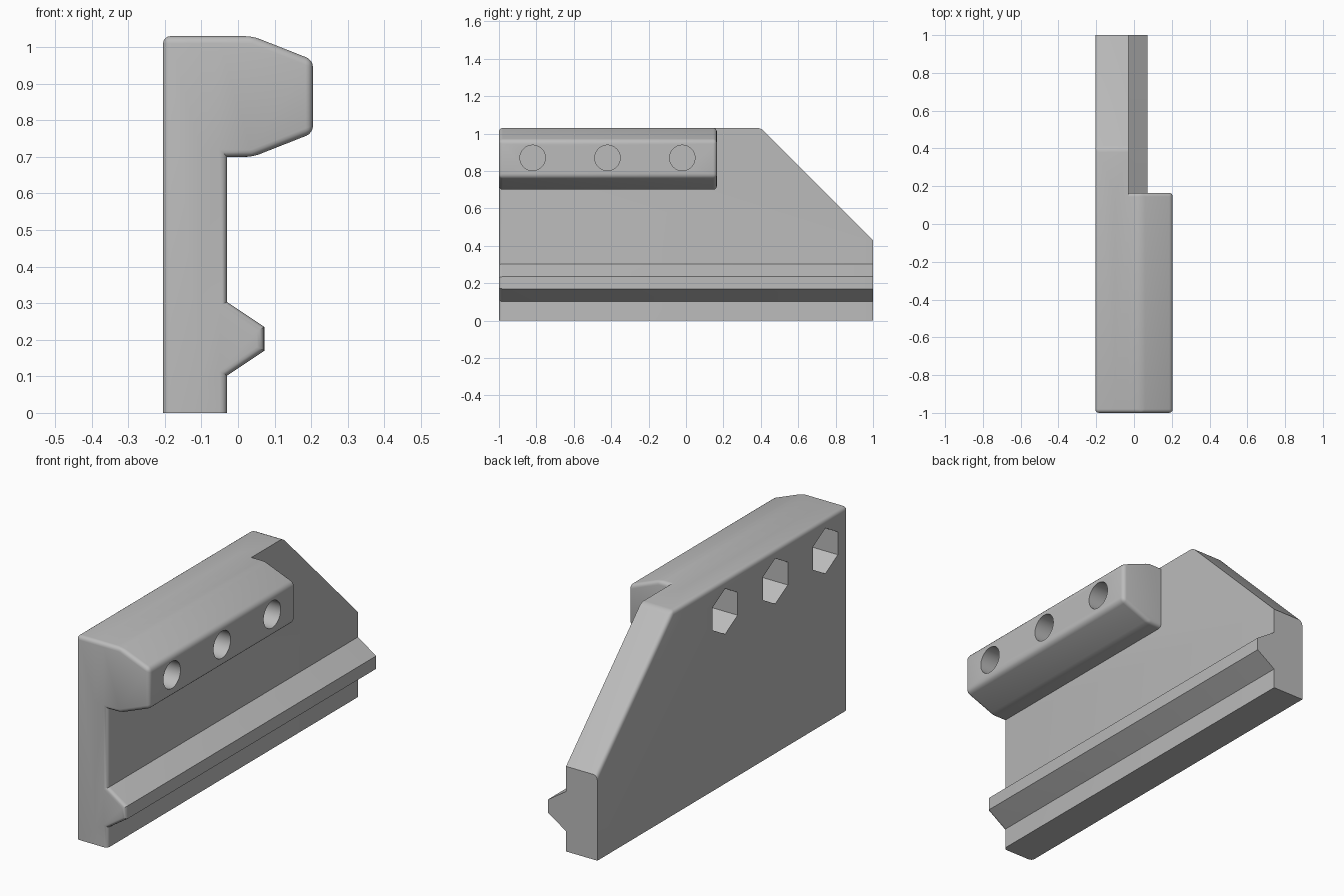
import bpy, bmesh, math
from mathutils import Matrix, Vector

if "Cube" in bpy.data.objects:
    bpy.data.objects.remove(bpy.data.objects["Cube"])

LEFT, FACE, TIP = -0.205, -0.03, 0.205   # plate back, plate face, block nose
TOP = 1.03
ROUND = 0.02

grey = bpy.data.materials.new("plain grey")
grey.use_nodes = True
grey.diffuse_color = (0.5, 0.5, 0.5, 1)
grey.node_tree.nodes["Principled BSDF"].inputs["Base Color"].default_value = (0.5, 0.5, 0.5, 1)


def add_object(name, bm):
    bmesh.ops.recalc_face_normals(bm, faces=bm.faces)
    mesh = bpy.data.meshes.new(name)
    bm.to_mesh(mesh)
    bm.free()
    mesh.materials.append(grey)
    obj = bpy.data.objects.new(name, mesh)
    bpy.context.collection.objects.link(obj)
    return obj


def prism(name, points, offset, rule):
    """Extrude a flat outline and round the edges picked by the rule."""
    bm = bmesh.new()
    face = bm.faces.new([bm.verts.new(p) for p in points])
    new = bmesh.ops.extrude_face_region(bm, geom=[face])["geom"]
    bmesh.ops.translate(bm, vec=offset, verts=[v for v in new if isinstance(v, bmesh.types.BMVert)])
    bmesh.ops.recalc_face_normals(bm, faces=bm.faces)
    edges = [e for e in bm.edges if rule((e.verts[0].co + e.verts[1].co) / 2,
                                         e.verts[1].co - e.verts[0].co)]
    bmesh.ops.bevel(bm, geom=edges, offset=ROUND, segments=4, profile=0.5, affect='EDGES')
    return add_object(name, bm)


def cutter(name, sides, radius, x0, x1, y):
    bm = bmesh.new()
    bmesh.ops.create_cone(bm, cap_ends=True, segments=sides, radius1=radius, radius2=radius, depth=x1 - x0)
    # lay along x with two corners of the hexagon pointing along y
    turn = Matrix.Rotation(math.pi / 2, 4, 'Y') @ Matrix.Rotation(math.pi / 2, 4, 'Z')
    bmesh.ops.transform(bm, matrix=Matrix.Translation(((x0 + x1) / 2, y, 0.87)) @ turn, verts=bm.verts)
    obj = add_object(name, bm)
    obj.hide_render = True
    return obj


def combine(target, tool, operation):
    mod = target.modifiers.new(tool.name, 'BOOLEAN')
    mod.operation, mod.solver, mod.object = operation, 'EXACT', tool
    graph = bpy.context.evaluated_depsgraph_get()
    mesh = bpy.data.meshes.new_from_object(target.evaluated_get(graph))
    target.modifiers.clear()
    target.data = mesh
    bpy.data.objects.remove(tool)


# Backing plate with sloped rear corner
def plate_rule(mid, along):
    on_back = mid.x < LEFT + 0.01
    front = mid.y < -0.99 and mid.z > 0.01
    upper = mid.z > 0.6 and mid.y > -0.99
    crest = abs(along.x) > 0.1 and mid.z > 1
    return front or crest or (on_back and upper)


outline = [(-1, 0), (1, 0), (1, 0.43), (0.4, TOP), (-1, TOP)]
body = prism("bracket_body", [(LEFT, y, z) for y, z in outline],
             Vector((FACE - LEFT, 0, 0)), plate_rule)

# Thick clamp block with tapered nose
block = [(-0.1, 0.70), (0.04, 0.70), (TIP, 0.765), (TIP, 0.965), (0.04, TOP), (-0.1, TOP)]
clamp = prism("clamp_block", [(x, -1, z) for x, z in block],
              Vector((0, 1.165, 0)), lambda mid, along: mid.x > -0.09)

# Long tapered rail, rounded at the front end only
ridge = [(-0.1, 0.055), (0.072, 0.17), (0.072, 0.235), (-0.1, 0.35)]
rail = prism("rail", [(x, -1, z) for x, z in ridge],
             Vector((0, 2, 0)), lambda mid, along: mid.x > -0.09 and mid.y < -0.99)

for part in (clamp, rail):
    combine(body, part, 'UNION')

# Three bolt holes with hexagonal nut pockets behind a thin web
for y in (-0.82, -0.42, -0.02):
    combine(body, cutter("nut_pocket", 6, 0.115, LEFT - 0.1, 0.0, y), 'DIFFERENCE')
    combine(body, cutter("bolt_hole", 48, 0.068, 0.012, TIP + 0.1, y), 'DIFFERENCE')

bpy.context.view_layer.objects.active = body
body.select_set(True)
bpy.ops.object.shade_smooth_by_angle(angle=math.radians(25))
